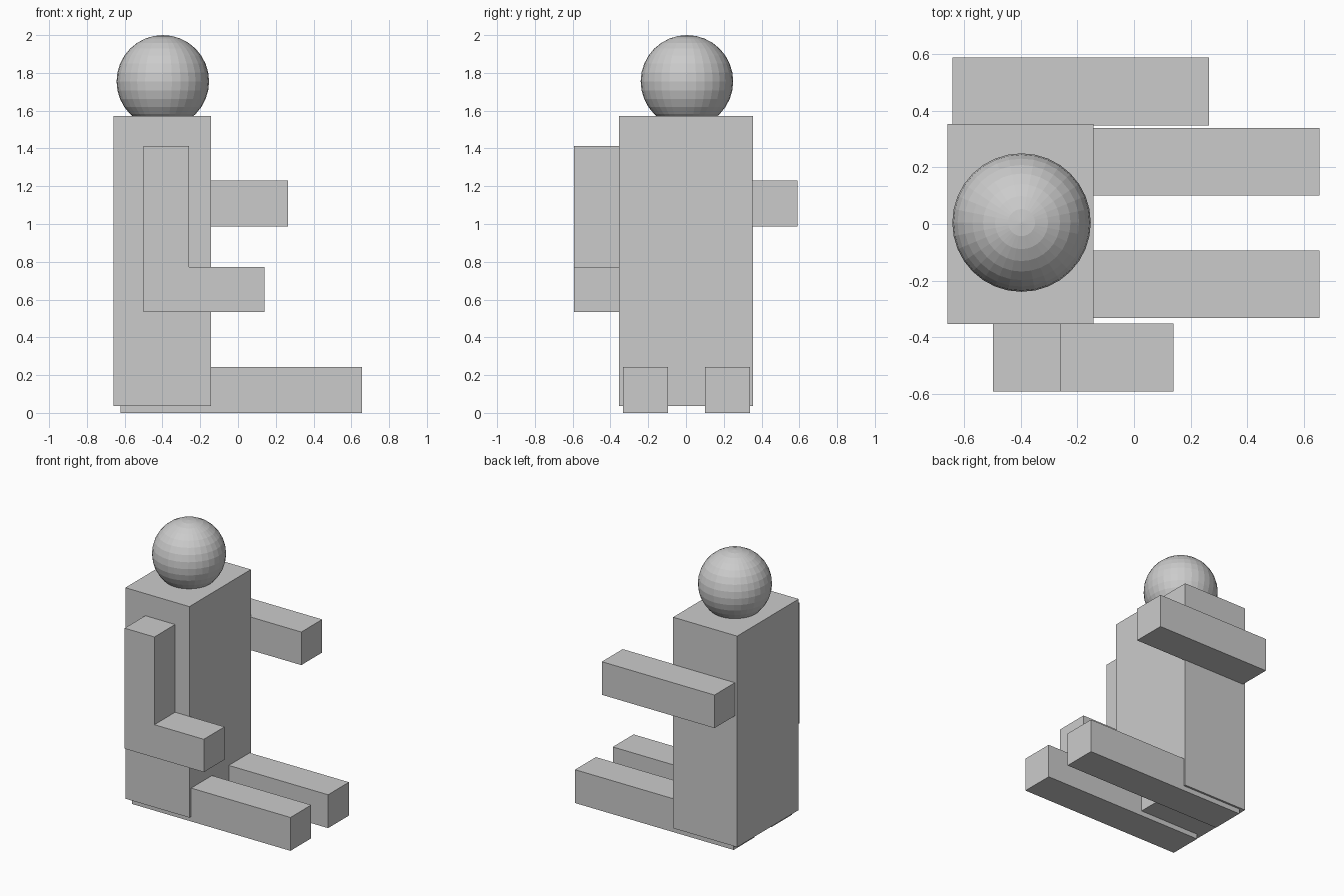
import bpy
import bmesh

if "Cube" in bpy.data.objects:
    bpy.data.objects.remove(bpy.data.objects["Cube"])


def extrude_profile(name, points, y0, y1):
    """Closed XZ profile extruded from y0 to y1."""
    bm = bmesh.new()
    face = bm.faces.new([bm.verts.new((x, y0, z)) for x, z in points])
    result = bmesh.ops.extrude_face_region(bm, geom=[face])
    moved = [g for g in result["geom"] if isinstance(g, bmesh.types.BMVert)]
    bmesh.ops.translate(bm, verts=moved, vec=(0, y1 - y0, 0))
    bmesh.ops.recalc_face_normals(bm, faces=bm.faces)
    mesh = bpy.data.meshes.new(name)
    bm.to_mesh(mesh)
    bm.free()
    obj = bpy.data.objects.new(name, mesh)
    bpy.context.collection.objects.link(obj)
    return obj


def box(name, x, y, z):
    """Box from (min, max) ranges on each axis."""
    corners = [(x[0], z[0]), (x[1], z[0]), (x[1], z[1]), (x[0], z[1])]
    return extrude_profile(name, corners, *y)


# Torso block
box("torso", (-0.66, -0.144), (-0.354, 0.354), (0.036, 1.573))

# Faceted head, slightly sunk into the torso
bpy.ops.mesh.primitive_uv_sphere_add(
    segments=32, ring_count=16, radius=0.245, location=(-0.398, 0.005, 1.755))
bpy.context.object.name = "head"

# Legs stretched forward, running under the torso
for name, y in (("right_leg", (-0.333, -0.094)), ("left_leg", (0.1, 0.34))):
    box(name, (-0.622, 0.656), y, (0, 0.243))

# Straight arm held out
box("straight_arm", (-0.642, 0.266), (0.349, 0.589), (0.988, 1.229))

# Bent arm, L-shaped with the forearm pointing forward
bent = [(-0.499, 0.534), (0.139, 0.534), (0.139, 0.773),
        (-0.259, 0.773), (-0.259, 1.412), (-0.499, 1.412)]
extrude_profile("bent_arm", bent, -0.592, -0.353)
